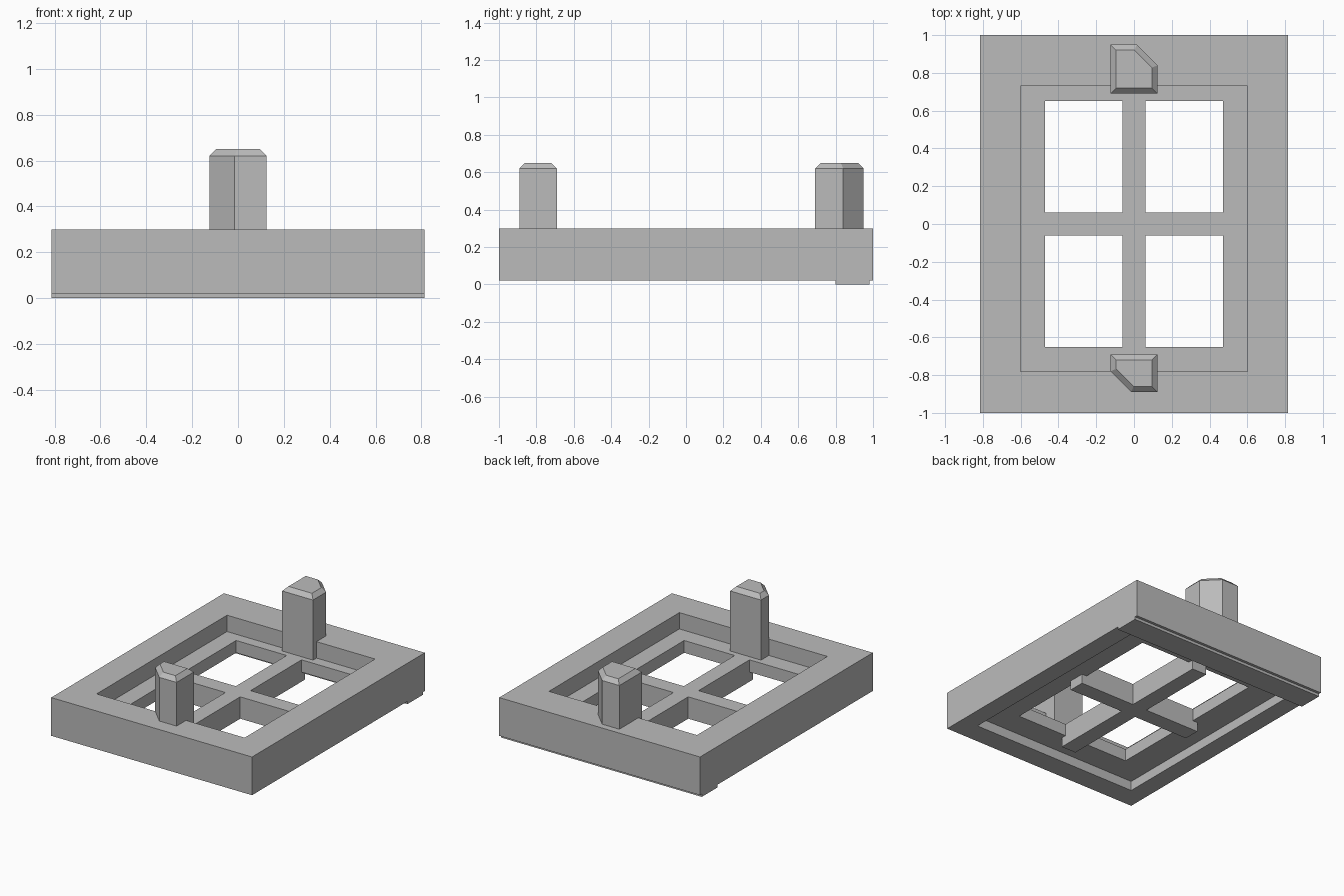
import bpy
import bmesh

default = bpy.data.objects.get("Cube")
if default:
    bpy.data.objects.remove(default, do_unlink=True)

grey = bpy.data.materials.new("plain_grey")
grey.use_nodes = True
colour = (0.5, 0.5, 0.5, 1)
grey.diffuse_color = colour
grey.node_tree.nodes["Principled BSDF"].inputs["Base Color"].default_value = colour


def prism(name, outline, bottom, top, chamfer=0):
    """Extrude a flat outline upward, with an optional chamfer on its top."""
    bm = bmesh.new()
    cap = bm.faces.new([bm.verts.new((x, y, bottom)) for x, y in outline])
    cap.normal_update()
    if cap.normal.z < 0:
        cap.normal_flip()
    base = bmesh.ops.extrude_face_region(bm, geom=[cap], use_keep_orig=True)
    lifted = [v for v in base["geom"] if isinstance(v, bmesh.types.BMVert)]
    bmesh.ops.translate(bm, verts=lifted, vec=(0, 0, top - bottom - chamfer))
    bmesh.ops.recalc_face_normals(bm, faces=bm.faces)
    if chamfer:
        lid = max(bm.faces, key=lambda f: f.calc_center_median().z)
        bmesh.ops.inset_region(bm, faces=[lid], thickness=chamfer,
                               depth=chamfer, use_even_offset=True)
    mesh = bpy.data.meshes.new(name)
    bm.to_mesh(mesh)
    bm.free()
    mesh.materials.append(grey)
    obj = bpy.data.objects.new(name, mesh)
    bpy.context.collection.objects.link(obj)
    return obj


def box(name, x0, x1, y0, y1, z0, z1):
    return prism(name, [(x0, y0), (x1, y0), (x1, y1), (x0, y1)], z0, z1)


def cut(target, cutter):
    cutter.hide_render = True
    mod = target.modifiers.new("cut", "BOOLEAN")
    mod.operation = "DIFFERENCE"
    mod.solver = "EXACT"
    mod.object = cutter
    bpy.context.view_layer.objects.active = target
    bpy.ops.object.modifier_apply(modifier=mod.name)
    bpy.data.objects.remove(cutter, do_unlink=True)


BASE, PLATE_LOW, PLATE_TOP, RIM = 0.02, 0.09, 0.18, 0.30
BAR, WIN_X, WIN_Y = 0.06, 0.47, 0.65

# Frame: recessed above and below, leaving a plate with four windows
frame = box("frame", -0.814, 0.814, -1, 1, BASE, RIM)
cut(frame, box("top_recess", -0.6, 0.6, -0.78, 0.73, PLATE_TOP, 0.5))
cut(frame, box("bottom_recess", -0.68, 0.68, -0.84, 0.80, -0.2, PLATE_LOW))
for sx in (-1, 1):
    for sy in (-1, 1):
        xs = sorted((sx * BAR, sx * WIN_X))
        ys = sorted((sy * BAR, sy * WIN_Y))
        cut(frame, box("window", *xs, *ys, -0.2, 0.5))

# Cross rib under the window bars
end_x, end_y = WIN_X + 0.04, WIN_Y + 0.04
quarter = [(end_x, BAR), (BAR, BAR), (BAR, end_y)]
cross = quarter + [(-x, y) for x, y in reversed(quarter)]
cross += [(-x, -y) for x, y in cross]
prism("cross_rib", cross, BASE, PLATE_LOW)

# Low ridge under the back edge
box("back_ridge", -0.814, 0.814, 0.80, 0.98, 0, BASE)

# Posts with one clipped corner and a chamfered top
back = [(-0.125, 0.69), (0.125, 0.69), (0.125, 0.84), (0.015, 0.95), (-0.125, 0.95)]
front = [(0.125, -0.69), (-0.125, -0.69), (-0.125, -0.78), (-0.015, -0.89), (0.125, -0.89)]
prism("back_post", back, PLATE_TOP, 0.65, 0.03)
prism("front_post", front, PLATE_TOP, 0.65, 0.03)
